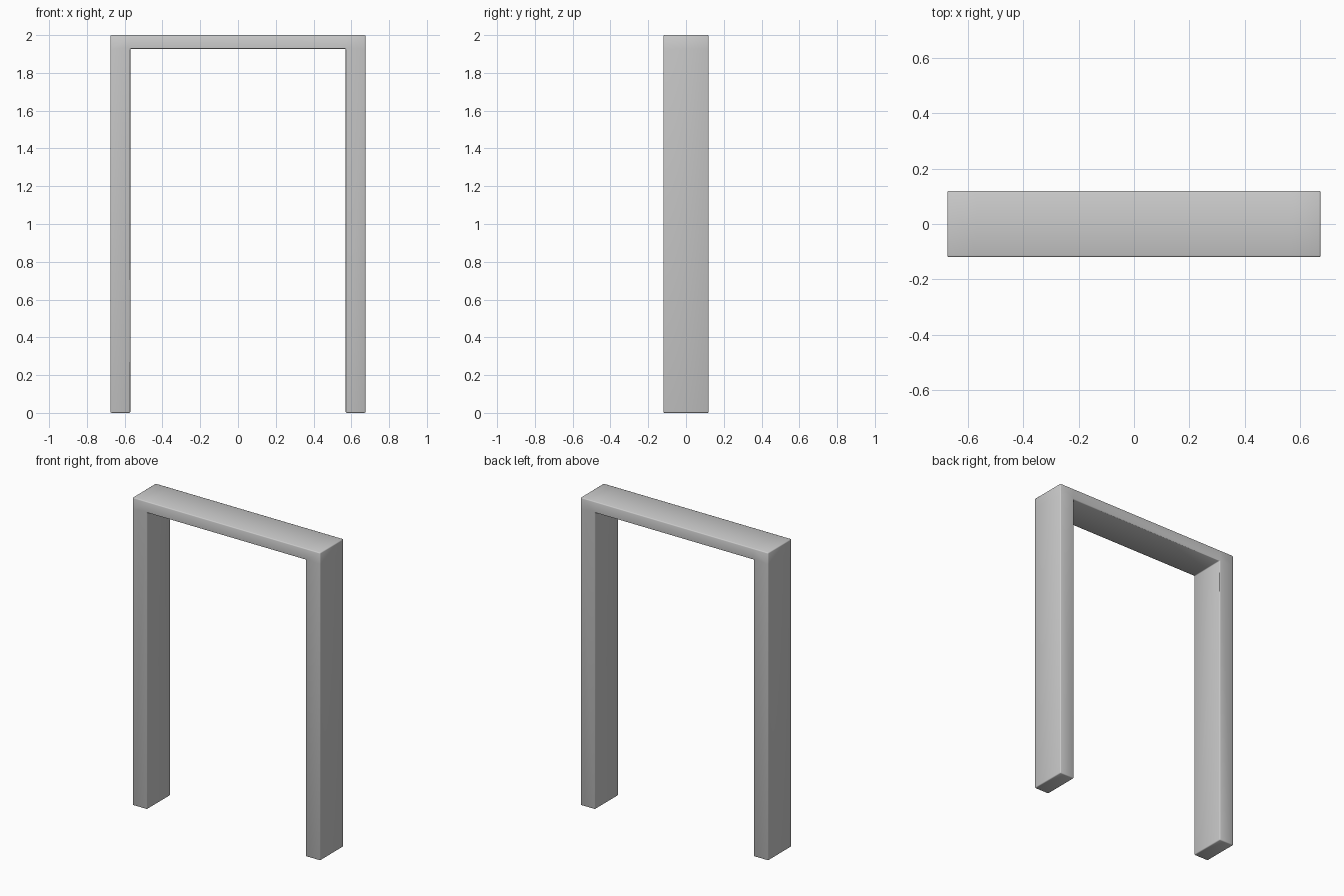
import bpy
import bmesh

# Remove the default object
cube = bpy.data.objects.get("Cube")
if cube:
    bpy.data.objects.remove(cube, do_unlink=True)

# Frame dimensions
OUTER, INNER = 0.675, 0.57
HEIGHT, BEAM_BOTTOM = 2.0, 1.927
DEPTH = 0.24

# Plain grey finish
grey = bpy.data.materials.new("plain grey")
grey.use_nodes = True
colour = (0.6, 0.6, 0.6, 1)
grey.diffuse_color = colour
grey.node_tree.nodes["Principled BSDF"].inputs["Base Color"].default_value = colour

# Front profile: two posts, two corner blocks and the lintel between them
bm = bmesh.new()
columns = (-OUTER, -INNER, INNER, OUTER)
rows = (0, BEAM_BOTTOM, HEIGHT)
grid = [[(x, z) for x in columns] for z in rows]
cells = [(0, 0), (2, 0), (0, 1), (1, 1), (2, 1)]
verts = {}


def corner(c, r):
    if (c, r) not in verts:
        x, z = grid[r][c]
        verts[c, r] = bm.verts.new((x, -DEPTH / 2, z))
    return verts[c, r]


for c, r in cells:
    bm.faces.new([corner(c, r), corner(c + 1, r),
                  corner(c + 1, r + 1), corner(c, r + 1)])

# Extrude the profile through to the back
result = bmesh.ops.extrude_face_region(bm, geom=bm.faces[:], use_keep_orig=True)
back = [v for v in result["geom"] if isinstance(v, bmesh.types.BMVert)]
bmesh.ops.translate(bm, vec=(0, DEPTH, 0), verts=back)
bmesh.ops.recalc_face_normals(bm, faces=bm.faces[:])

mesh = bpy.data.meshes.new("door_frame")
bm.to_mesh(mesh)
bm.free()
mesh.materials.append(grey)
frame = bpy.data.objects.new("door_frame", mesh)
bpy.context.collection.objects.link(frame)

# Softly rounded edges with smooth shading
bevel = frame.modifiers.new("rounded_edges", "BEVEL")
bevel.width = 0.006
bevel.segments = 2
bevel.limit_method = "ANGLE"
mesh.shade_smooth()
